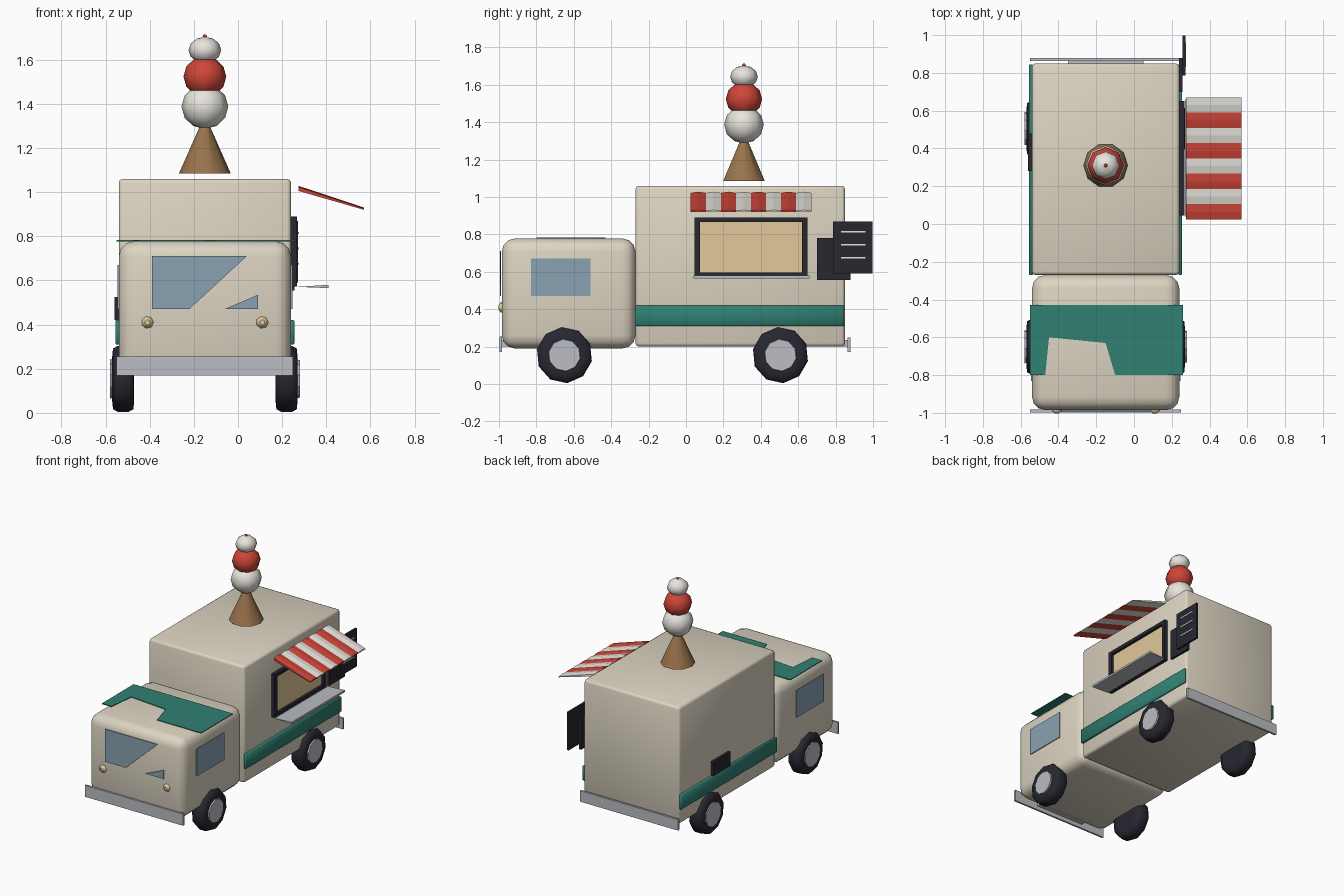
import bpy, math
from mathutils import Matrix

if "Cube" in bpy.data.objects:
    bpy.data.objects.remove(bpy.data.objects["Cube"])

CX = -0.15  # centre line of the van body


def mat(name, r, g, b):
    m = bpy.data.materials.new(name)
    m.diffuse_color = (r, g, b, 1)
    m.use_nodes = True
    m.node_tree.nodes["Principled BSDF"].inputs["Base Color"].default_value = m.diffuse_color
    return m


CREAM = mat("cream", 0.72, 0.66, 0.54)
GREEN = mat("green", 0.03, 0.22, 0.17)
RED = mat("red", 0.62, 0.06, 0.04)
WHITE = mat("white", 0.80, 0.78, 0.72)
BLACK = mat("black", 0.02, 0.02, 0.03)
GREY = mat("metal", 0.50, 0.51, 0.55)
GLASS = mat("glass", 0.25, 0.36, 0.44)
WARM = mat("warm_light", 0.75, 0.58, 0.32)
WAFER = mat("wafer", 0.32, 0.17, 0.07)


def mesh(name, verts, faces, m):
    me = bpy.data.meshes.new(name)
    me.from_pydata(verts, [], faces)
    me.materials.append(m)
    ob = bpy.data.objects.new(name, me)
    bpy.context.collection.objects.link(ob)
    return ob


def box(name, x, y, z, m, bevel=0, segs=1):
    """Box from (min, max) pairs, optionally bevelled and smooth shaded."""
    v = [(a, b, c) for a in x for b in y for c in z]
    f = [(0, 1, 3, 2), (4, 6, 7, 5), (0, 4, 5, 1),
         (2, 3, 7, 6), (0, 2, 6, 4), (1, 5, 7, 3)]
    ob = mesh(name, v, f, m)
    if bevel:
        b = ob.modifiers.new("bevel", 'BEVEL')
        b.width, b.segments = bevel, segs
        ob.data.shade_smooth()
    return ob


def lathe(name, profile, n, loc, m, axis='Z', smooth=True, turn=0.0):
    """Revolve (radius, height) points with n sides and cap the ends."""
    v, f = [], []
    for r, h in profile:
        for i in range(n):
            a = 2 * math.pi * i / n + turn
            v.append((r * math.cos(a), r * math.sin(a), h))
    for k in range(len(profile) - 1):
        for i in range(n):
            j = (i + 1) % n
            f.append((k * n + i, k * n + j, (k + 1) * n + j, (k + 1) * n + i))
    f.append(tuple(reversed(range(n))))
    f.append(tuple(range((len(profile) - 1) * n, len(profile) * n)))
    ob = mesh(name, v, f, m)
    if axis == 'X':
        ob.data.transform(Matrix.Rotation(math.pi / 2, 4, 'Y'))
    elif axis == '-Y':
        ob.data.transform(Matrix.Rotation(math.pi / 2, 4, 'X'))
    ob.location = loc
    if smooth:
        for p in ob.data.polygons:
            p.use_smooth = len(p.vertices) == 4
    return ob


# Van body: rounded cab and squarer serving box
box("cab", (-0.54, 0.24), (-0.985, -0.27), (0.19, 0.778), CREAM, 0.07, 3)
box("serving_box", (-0.54, 0.24), (-0.27, 0.85), (0.20, 1.06), CREAM, 0.018, 2)

# Green cab roof sheet, with the notch where the roof shows through
notch = [(-0.55, -0.8), (-0.47, -0.8), (-0.45, -0.6), (-0.15, -0.63),
         (-0.1, -0.8), (0.26, -0.8), (0.26, -0.43), (-0.55, -0.43)]
roof = mesh("cab_roof_sheet", [(x, y, 0.783) for x, y in notch],
            [tuple(range(8))], GREEN)
roof.modifiers.new("thick", 'SOLIDIFY').thickness = 0.006

# Windscreen: the two visible pieces of glass
for i, pts in enumerate(([(-0.39, 0.47), (-0.22, 0.47), (0.04, 0.71), (-0.39, 0.71)],
                         [(-0.06, 0.47), (0.09, 0.47), (0.09, 0.535)])):
    g = mesh("windscreen_%d" % i, [(x, -0.988, z) for x, z in pts],
             [tuple(range(len(pts)))], GLASS)
    g.modifiers.new("thick", 'SOLIDIFY').thickness = -0.006

# Parts on both sides: cab windows, green band, headlights, wheels
for s, side in ((-1, "left"), (1, "right")):
    def span(a, b):
        return tuple(sorted((CX + s * a, CX + s * b)))
    box(side + "_cab_window", span(0.385, 0.396), (-0.83, -0.51), (0.47, 0.67), GLASS)
    box(side + "_green_band", span(0.385, 0.405), (-0.27, 0.845), (0.31, 0.42), GREEN, 0.004)
    lathe(side + "_headlight", [(0.028, 0), (0.028, 0.008), (0.012, 0.02)], 7,
          (CX + s * 0.26, -0.982, 0.41), WARM, '-Y')
    for y, end in ((-0.65, "front"), (0.505, "rear")):
        x = CX + s * 0.37
        lathe("%s_%s_tyre" % (end, side),
              [(0.10, -0.05), (0.138, -0.046), (0.150, -0.025),
               (0.150, 0.025), (0.138, 0.046), (0.10, 0.05)],
              10, (x, y, 0.154), BLACK, 'X', turn=0.1)
        lathe("%s_%s_hub" % (end, side), [(0.09, -0.01), (0.085, 0.01)], 10,
              (x + s * 0.05, y, 0.154), GREY, 'X', False, 0.1)

# Bumpers
box("front_bumper", (-0.55, 0.25), (-0.997, -0.983), (0.17, 0.255), GREY)
box("rear_bumper", (-0.55, 0.25), (0.864, 0.88), (0.17, 0.25), GREY)
for y in ((-0.985, -0.95), (0.83, 0.866)):
    box("bumper_bracket", (-0.35, 0.05), y, (0.20, 0.235), GREY)

# Serving window with dark frame and lit pane
box("serving_pane", (0.236, 0.248), (0.07, 0.63), (0.59, 0.875), WARM)
for y, z in (((0.045, 0.65), (0.865, 0.89)), ((0.045, 0.65), (0.572, 0.595)),
             ((0.045, 0.075), (0.595, 0.865)), ((0.62, 0.65), (0.595, 0.865))):
    box("window_frame", (0.238, 0.268), y, z, BLACK)

# Counter, a thin wedge under the window
mesh("counter", [(0.27, 0.04, 0.571), (0.41, 0.04, 0.565), (0.41, 0.04, 0.58),
                 (0.27, 0.66, 0.571), (0.41, 0.66, 0.565), (0.41, 0.66, 0.58)],
     [(0, 1, 2), (3, 5, 4), (0, 3, 4, 1), (1, 4, 5, 2), (2, 5, 3, 0)], GREY)

# Striped awning, each stripe a sloping wedge with a slightly raised middle
for i in range(8):
    y = 0.025 + i * 0.0806
    v = []
    for x, zt, zb, h in ((0.275, 1.022, 1.005, 0.006), (0.57, 0.926, 0.920, 0.004)):
        v += [(x, y, zb), (x, y + 0.0806, zb), (x, y + 0.0806, zt),
              (x, y + 0.04, zt + h), (x, y, zt)]
    f = [(0, 1, 2, 3, 4), (9, 8, 7, 6, 5)]
    f += [(k, k + 5, (k + 1) % 5 + 5, (k + 1) % 5) for k in range(5)]
    mesh("awning_stripe_%d" % i, v, f, WHITE if i % 2 else RED)

# Menu boards beside the window
box("lower_board", (0.238, 0.256), (0.70, 0.88), (0.555, 0.78), BLACK)
box("menu_board", (0.257, 0.272), (0.785, 0.998), (0.59, 0.87), BLACK)
for z in (0.675, 0.745, 0.815):
    box("menu_line", (0.270, 0.276), (0.83, 0.96), (z - 0.004, z + 0.004), WHITE)

# Small vent on the left side
box("side_vent", (-0.56, -0.535), (0.28, 0.48), (0.42, 0.525), BLACK)

# Roof ice cream: upturned cone and three faceted scoops with a cherry
lathe("cone", [(0.117, 1.085), (0.022, 1.30)], 10, (CX, 0.31, 0), WAFER)
for name, z, r, rz, m in (("lower_scoop", 1.387, 0.106, 0.101, WHITE),
                          ("middle_scoop", 1.523, 0.097, 0.092, RED),
                          ("top_scoop", 1.643, 0.074, 0.06, WHITE),
                          ("cherry", 1.705, 0.010, 0.009, RED)):
    prof = [(max(r * math.sin(t), 0.002), z - rz * math.cos(t))
            for t in [math.pi * k / 6 for k in range(7)]]
    lathe(name, prof, 8, (CX, 0.31, 0), m)
